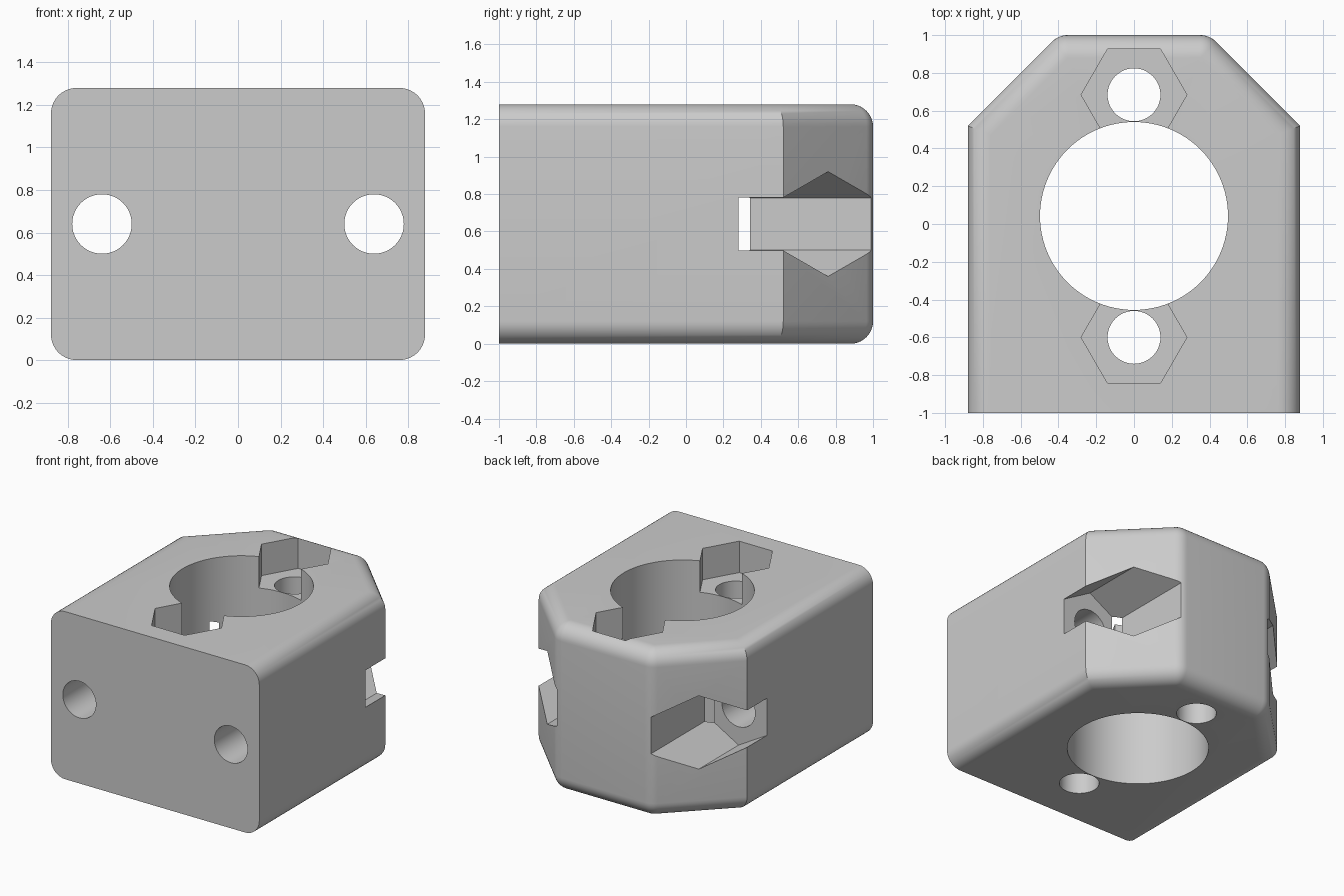
import bpy, bmesh, math
from math import sin, cos, tan, pi
from mathutils import Matrix

cube = bpy.data.objects.get("Cube")
if cube:
    bpy.data.objects.remove(cube)

HALF_W, HEIGHT, ROUND = 0.88, 1.28, 0.12
SHOULDER_Y, BACK_X = 0.52, 0.40       # ends of the sloped rear corners
MITRE = tan(pi / 8)
STEPS = 10

grey = bpy.data.materials.new("light grey")
grey.use_nodes = True
tone = (0.6, 0.6, 0.6, 1)
grey.diffuse_color = tone
grey.node_tree.nodes["Principled BSDF"].inputs["Base Color"].default_value = tone


def make_object(name, bm):
    bmesh.ops.recalc_face_normals(bm, faces=bm.faces)
    mesh = bpy.data.meshes.new(name)
    bm.to_mesh(mesh)
    bm.free()
    obj = bpy.data.objects.new(name, mesh)
    bpy.context.collection.objects.link(obj)
    mesh.materials.append(grey)
    return obj


def outline(inset):
    """Block outline shrunk by inset on the sides and back, flush at the front."""
    half = [(HALF_W - inset, -1), (HALF_W - inset, SHOULDER_Y - inset * MITRE)]
    for i in range(7):
        a = pi / 4 + pi / 4 * i / 6
        r = ROUND - inset
        half.append((BACK_X - ROUND * MITRE + r * cos(a), 1 - ROUND + r * sin(a)))
    return half + [(-x, y) for x, y in reversed(half)]


# Block: stacked outlines with rounded top and bottom rims
bm = bmesh.new()
arc = [pi / 2 * i / STEPS for i in range(STEPS + 1)]
levels = [(ROUND * (1 - sin(a)), ROUND * (1 - cos(a))) for a in arc]
levels += [(d, HEIGHT - z) for d, z in reversed(levels)]
rings = [[bm.verts.new((x, y, z)) for x, y in outline(d)] for d, z in levels]
count = len(rings[0])
for low, high in zip(rings, rings[1:]):
    for i in range(count - 1):
        j = i + 1
        bm.faces.new((low[i], low[j], high[j], high[i]))
bm.faces.new(rings[0])
bm.faces.new(rings[-1])
# Single flat front face
bm.faces.new([r[0] for r in rings] + [r[-1] for r in reversed(rings)])
bmesh.ops.remove_doubles(bm, verts=bm.verts, dist=0.0005)
block = make_object("mount_block", bm)


def cut(name, radius, sides, start, length, along_y=False, turn=0):
    """Cut a prism from the block, running up z or back along y from start."""
    bm = bmesh.new()
    bmesh.ops.create_cone(bm, cap_ends=True, segments=sides, radius1=radius,
                          radius2=radius, depth=length)
    place = Matrix.Translation((0, 0, length / 2)) @ Matrix.Rotation(turn, 4, 'Z')
    if along_y:
        place = Matrix.Rotation(-pi / 2, 4, 'X') @ place
    bm.transform(Matrix.Translation(start) @ place)
    cutter = make_object(name, bm)
    cutter.hide_render = True
    mod = block.modifiers.new(name, 'BOOLEAN')
    mod.operation, mod.solver, mod.object = 'DIFFERENCE', 'EXACT', cutter
    bpy.context.view_layer.objects.active = block
    bpy.ops.object.modifier_apply(modifier=name)
    bpy.data.objects.remove(cutter)


# Central bore
cut("bore_cutter", 0.4975, 96, (0, 0.0425, -0.2), 2)

# Vertical bolt holes with hexagonal nut pockets in the top
for y in (0.684, -0.6):
    cut("bolt_cutter", 0.14, 48, (0, y, -0.2), 2)
    cut("nut_cutter", 0.28, 6, (0, y, HEIGHT - 0.24), 1, turn=pi / 6 + pi / 3)

# Lengthwise bolt holes with nut pockets opening through the sloped corners
for x in (-0.64, 0.64):
    cut("bolt_cutter", 0.14, 48, (x, -1.2, 0.64), 2, along_y=True)
    cut("nut_cutter", 0.28, 6, (x, 0.28, 0.64), 1, along_y=True)

for obj in bpy.context.selected_objects:
    obj.select_set(False)
block.select_set(True)
bpy.context.view_layer.objects.active = block
bpy.ops.object.shade_smooth_by_angle(angle=math.radians(30))
